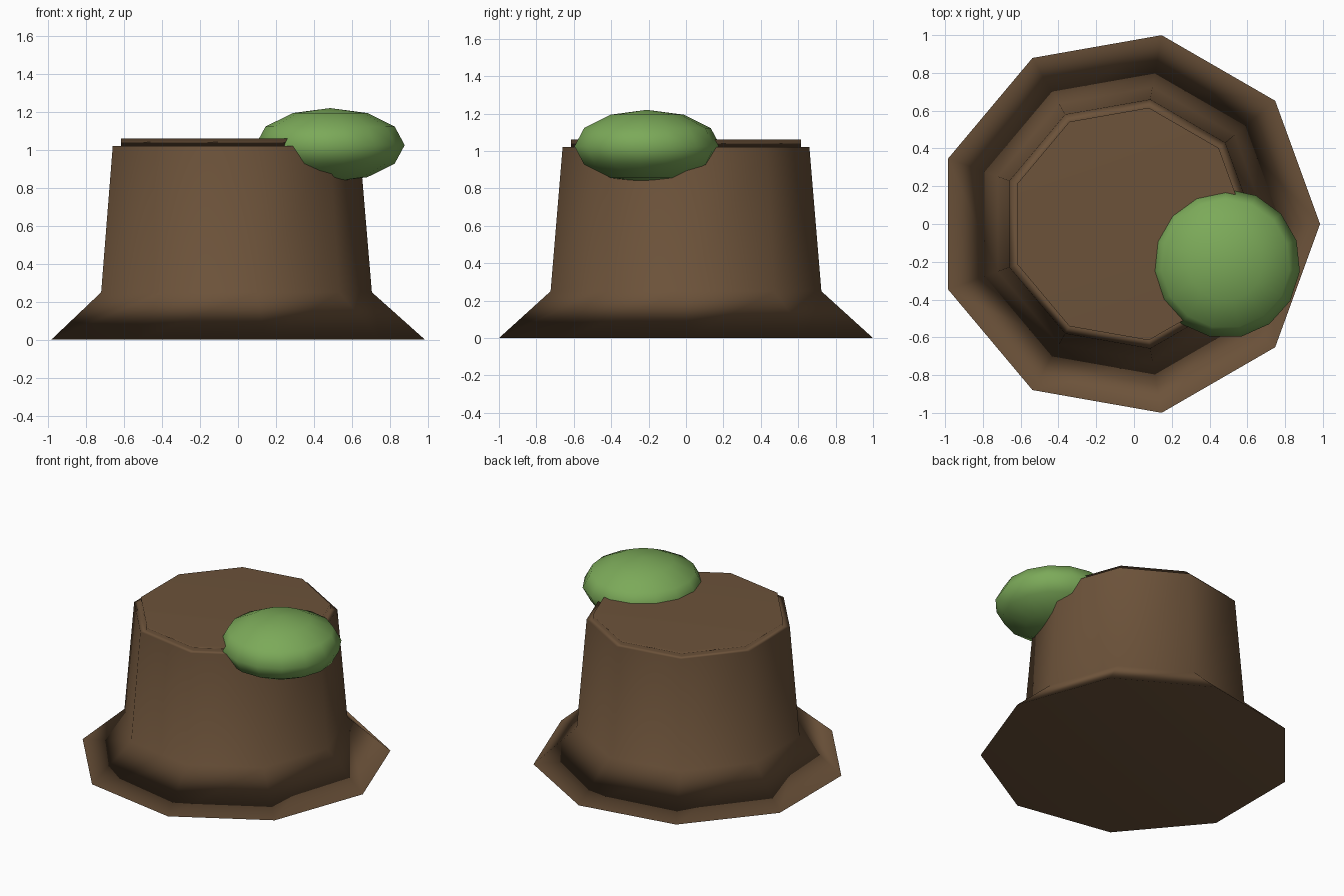
import bpy, bmesh, math

if "Cube" in bpy.data.objects:
    bpy.data.objects.remove(bpy.data.objects["Cube"])

SIDES = 9
CENTRE_X = -0.03


def material(name, rgb):
    m = bpy.data.materials.new(name)
    m.diffuse_color = (*rgb, 1)
    m.use_nodes = True
    m.node_tree.nodes["Principled BSDF"].inputs["Base Color"].default_value = m.diffuse_color
    return m


bark = material("bark brown", (0.15, 0.085, 0.042))
green = material("moss green", (0.20, 0.40, 0.10))


def finish(bm, name, mat):
    """Turn the bmesh into a fully smooth object with area-weighted normals."""
    bmesh.ops.recalc_face_normals(bm, faces=bm.faces)
    for f in bm.faces:
        f.smooth = True
    me = bpy.data.meshes.new(name)
    bm.to_mesh(me)
    bm.free()
    me.materials.append(mat)
    ob = bpy.data.objects.new(name, me)
    bpy.context.collection.objects.link(ob)
    mod = ob.modifiers.new("area normals", 'WEIGHTED_NORMAL')
    mod.mode = 'FACE_AREA'
    return ob


def lathe(name, profile, mat, cap_bottom=True, cap_top=True):
    """Nine-sided solid from (radius, height) pairs, bottom to top."""
    bm = bmesh.new()
    rings = []
    for r, z in profile:
        angles = [2 * math.pi * i / SIDES for i in range(SIDES)]
        rings.append([bm.verts.new((CENTRE_X + r * math.cos(a), r * math.sin(a), z))
                      for a in angles])
    for lo, hi in zip(rings, rings[1:]):
        for i in range(SIDES):
            j = (i + 1) % SIDES
            bm.faces.new((lo[i], lo[j], hi[j], hi[i]))
    if cap_bottom:
        bm.faces.new(rings[0][::-1])
    if cap_top:
        bm.faces.new(rings[-1])
    return finish(bm, name, mat)


# Trunk with flared root and a narrow rim at the cut
lathe("trunk", [(1.015, 0), (0.735, 0.25), (0.67, 1.02), (0.625, 1.02)], bark, cap_top=False)

# Raised cut face on top
lathe("cut_top", [(0.625, 1.02), (0.625, 1.06)], bark)

# Flattened moss clump on the rim
bm = bmesh.new()
bmesh.ops.create_uvsphere(bm, u_segments=15, v_segments=6, radius=1)
bmesh.ops.scale(bm, vec=(0.395, 0.395, 0.195), verts=bm.verts)
bmesh.ops.translate(bm, vec=(0.485, -0.21, 1.025), verts=bm.verts)
finish(bm, "moss", green)
